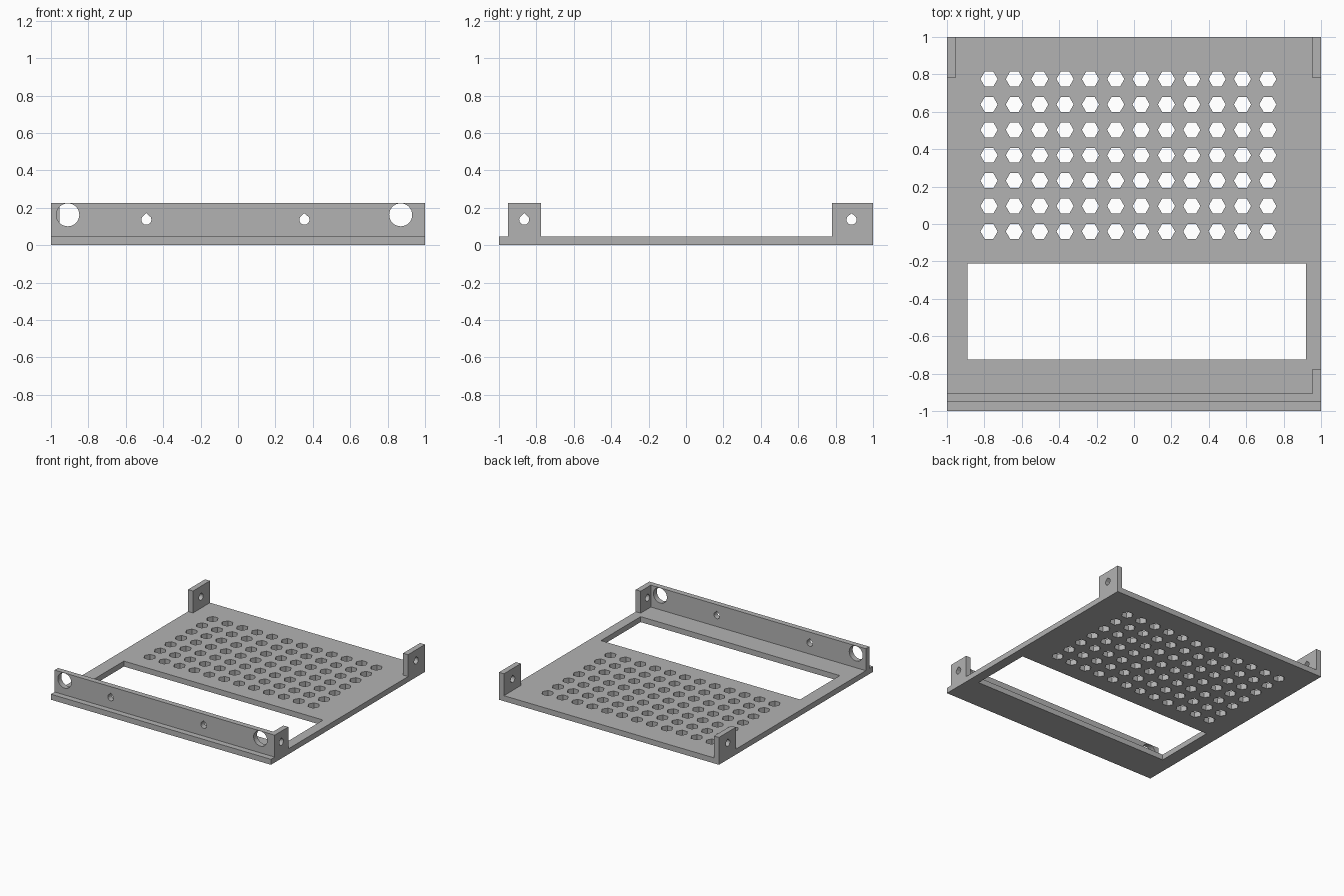
import bpy, bmesh
from math import sin, cos, radians

cube = bpy.data.objects.get("Cube")
if cube:
    bpy.data.objects.remove(cube, do_unlink=True)

grey = bpy.data.materials.new("plain_grey")
grey.use_nodes = True
COLOUR = (0.45, 0.45, 0.45, 1)
grey.diffuse_color = COLOUR
grey.node_tree.nodes["Principled BSDF"].inputs["Base Color"].default_value = COLOUR


def prism(bm, points, axis, lo, hi):
    """Extrude a flat outline along an axis; outline is yz, xz or xy."""
    def place(p, d):
        c = list(p)
        c.insert("xyz".index(axis), d)
        return c
    a = [bm.verts.new(place(p, lo)) for p in points]
    b = [bm.verts.new(place(p, hi)) for p in points]
    bm.faces.new(a)
    bm.faces.new(b[::-1])
    n = len(a)
    for i in range(n):
        j = (i + 1) % n
        bm.faces.new((a[j], a[i], b[i], b[j]))


def rect(x0, x1, y0, y1):
    return [(x0, y0), (x1, y0), (x1, y1), (x0, y1)]


def ring(x, y, r, sides):
    return [(x + r * cos(radians(360 * i / sides)),
             y + r * sin(radians(360 * i / sides))) for i in range(sides)]


def teardrop(x, z, r=0.027):
    arc = [radians(150 + 24 * i) for i in range(11)]
    return [(x + r * cos(a), z + r * sin(a)) for a in arc] + [(x, z + 1.3 * r)]


def make(name, bm):
    bmesh.ops.recalc_face_normals(bm, faces=bm.faces[:])
    mesh = bpy.data.meshes.new(name)
    bm.to_mesh(mesh)
    bm.free()
    mesh.materials.append(grey)
    ob = bpy.data.objects.new(name, mesh)
    bpy.context.scene.collection.objects.link(ob)
    return ob


def combine(target, tool, operation):
    mod = target.modifiers.new("combine", "BOOLEAN")
    mod.operation, mod.solver, mod.object = operation, "EXACT", tool
    bpy.context.view_layer.update()
    graph = bpy.context.evaluated_depsgraph_get()
    mesh = bpy.data.meshes.new_from_object(target.evaluated_get(graph))
    target.modifiers.clear()
    target.data = mesh
    bpy.data.objects.remove(tool, do_unlink=True)


T = 0.045           # sheet thickness
TOP = 0.225         # height of wall and tabs
HOLE_Z = 0.136      # height of the screw holes

# Base plate and front wall, one profile swept across the width
bm = bmesh.new()
profile = [(-1, 0), (1, 0), (1, T), (-0.907, T), (-0.907, TOP), (-0.952, TOP), (-0.952, T), (-1, T)]
prism(bm, profile, "x", -1, 1)
tray = make("mounting_tray", bm)

# Corner tabs: two at the back, one at the front left
for x0, x1, y0, y1 in ((-1, T - 1, 0.78, 1), (1 - T, 1, 0.78, 1), (1 - T, 1, -0.93, -0.775)):
    bm = bmesh.new()
    prism(bm, rect(x0, x1, y0, y1), "z", 0.02, TOP)
    combine(tray, make("corner_tab", bm), "UNION")

# Cutters: large window and the grid of hexagonal vents
bm = bmesh.new()
prism(bm, rect(-0.89, 0.92, -0.725, -0.21), "z", -0.05, 0.1)
for col in range(12):
    for row in range(7):
        prism(bm, ring(-0.775 + 0.1355 * col, -0.04 + 0.1358 * row, 0.046, 6), "z", -0.05, 0.1)

# Cutters: cable and screw holes in the front wall
for x in (-0.91, 0.87):
    prism(bm, ring(x, 0.162, 0.0615, 32), "y", -0.97, -0.896)
for x in (-0.49, 0.355):
    prism(bm, teardrop(x, HOLE_Z), "y", -0.97, -0.896)

# Cutters: screw holes in the tabs
for y, x in ((-0.865, 0.98), (0.885, 0.98), (0.885, -0.98)):
    prism(bm, teardrop(y, HOLE_Z), "x", x - 0.04, x + 0.04)
combine(tray, make("hole_cutter", bm), "DIFFERENCE")
